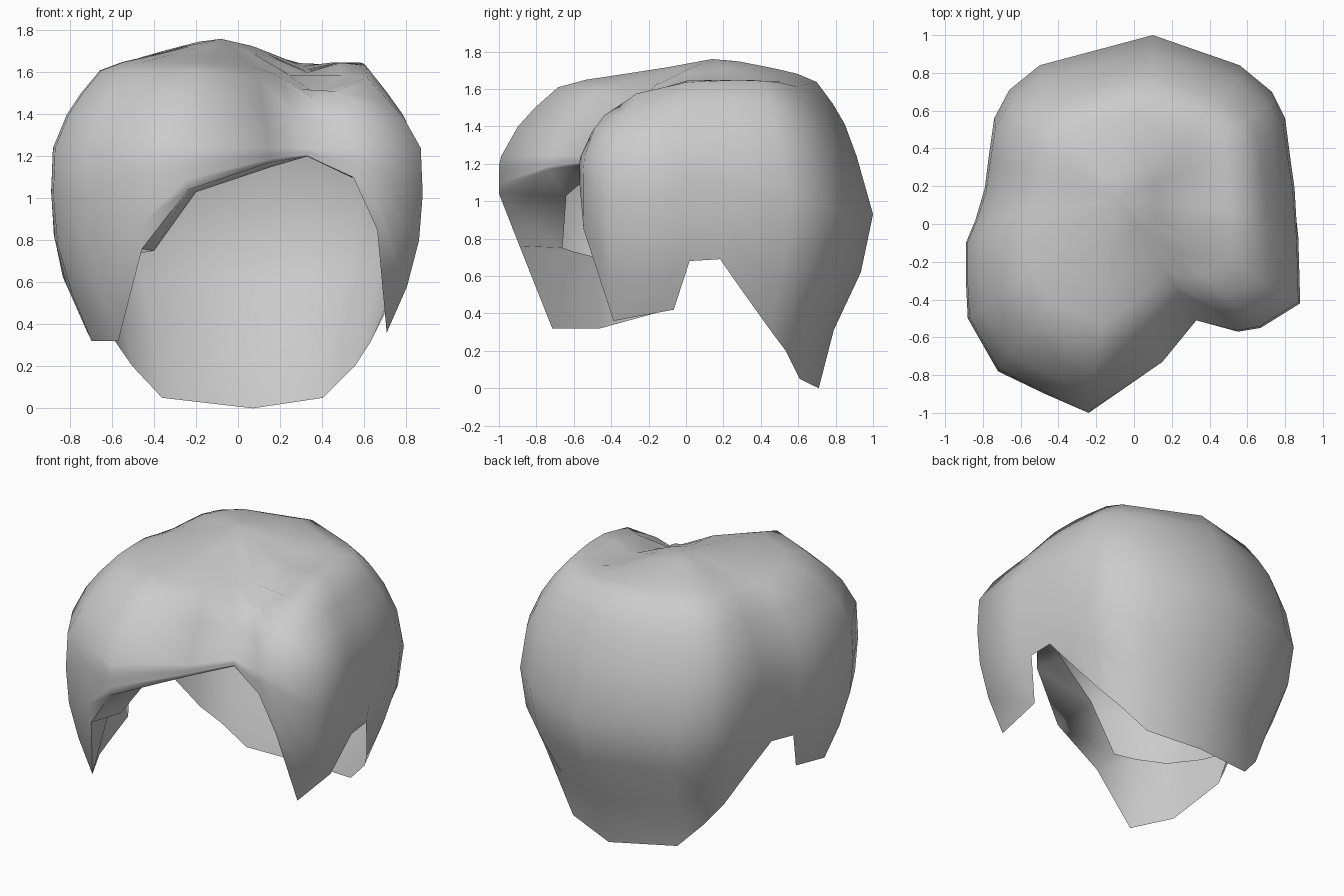
import bpy, bmesh, math

cube = bpy.data.objects.get("Cube")
if cube:
    bpy.data.objects.remove(cube)

# Plan outline of the hair, going round from the nape: x, y, hem height
back_to_left = [(.1, 1, 0), (.56, .84, .05), (.73, .7, .2), (.8, .56, .32),
                (.83, .33, .53), (.85, .19, .69), (.86, .02, .68)]
left_lock = [(.87, -.07, .42), (.88, -.42, .36), (.67, -.55, .85), (.55, -.57, 1.1)]
fringe = [(.33, -.51, 1.2), (.15, -.73, 1.17), (-.24, -1, 1.04),
          (-.47, -.9, .76), (-.72, -.78, .32)]
right_lock = [(-.88, -.5, .32), (-.89, -.3, .37), (-.89, -.1, .42)]
right_to_back = [(-.84, .02, .68), (-.79, .19, .69), (-.77, .35, .53),
                 (-.74, .56, .32), (-.66, .71, .2), (-.5, .84, .05)]
outline = back_to_left + left_lock + fringe + right_lock + right_to_back

# Inner edge of the lining behind the fringe and the right lock
lining = [(.54, -.46, 1.1), (.33, -.38, 1.2), (.16, -.5, 1.15), (-.2, -.64, 1.03),
          (-.4, -.66, .75), (-.52, -.6, .73), (-.66, -.48, .7),
          (-.77, -.28, .68), (-.82, -.08, .66)]

# Side profile: height and how far out it reaches
PROFILE = [(0, .71), (.35, .8), (.65, .95), (.9, 1), (1.22, 1)]
CROWN_RINGS = [(1.24, .99), (1.4, .91), (1.5, .83), (1.61, .72), (1.65, .59),
               (1.68, .42), (1.72, .2)]


def reach(z):
    for (z0, f0), (z1, f1) in zip(PROFILE, PROFILE[1:]):
        if z <= z1:
            return f0 + (f1 - f0) * (z - z0) / (z1 - z0)
    return 1


def clamp(value):
    return max(0, min(1, value))


def parting(x, y, f):
    """Groove over the crown, with a ridge on its left that drops to the front."""
    width = .24 if x < .33 else .14
    groove = .085 * math.exp(-((x - .33) / width) ** 2)
    ridge = .03 * math.exp(-((x - .57) / .12) ** 2)
    drop = .8 * (1 - f) * max(0, -y) * clamp((x - .2) / .2)
    return clamp((.75 - y) / .5) * (ridge - groove) - drop


bm = bmesh.new()
columns = []
for x, y, hem in outline:
    column = []
    # Hanging part, from the hem to the shoulder; the front hangs straighter
    shoulder = CROWN_RINGS[0][0]
    taper = 1 if y > 0 else .4
    for i in range(4):
        z = hem + (shoulder - hem) * i / 4
        f = reach(z)
        column.append(bm.verts.new((x * f, y * (1 - (1 - f) * taper), z)))
    # Crown part, closing in on the top; the back slopes in more
    slope = .92 if y > 0 else 1
    for z, f in CROWN_RINGS:
        px = x * f - .06 * (1 - f)
        py = y * f * slope + .13 * (1 - f)
        lift = .15 * max(0, py) * (1 - f)
        dip = parting(px, py, f) if f < .95 else 0
        column.append(bm.verts.new((px, py, z + lift + dip)))
    columns.append(column)

top = bm.verts.new((-.08, .14, 1.76))
count = len(columns)
for i, a in enumerate(columns):
    b = columns[(i + 1) % count]
    for j in range(len(a) - 1):
        bm.faces.new((a[j], b[j], b[j + 1], a[j + 1]))
    bm.faces.new((a[-1], b[-1], top))

# Lining folded back from the hem
first = len(back_to_left + left_lock) - 1
fold = [(column[0], bm.verts.new(p)) for column, p in zip(columns[first:], lining)]
for (a, a_in), (b, b_in) in zip(fold, fold[1:]):
    bm.faces.new((a, a_in, b_in, b))

bmesh.ops.recalc_face_normals(bm, faces=bm.faces)
mesh = bpy.data.meshes.new("hair")
bm.to_mesh(mesh)
bm.free()
hair = bpy.data.objects.new("hair", mesh)
bpy.context.collection.objects.link(hair)

# Plain grey
grey = bpy.data.materials.new("light_grey")
grey.use_nodes = True
grey.diffuse_color = (.6, .6, .6, 1)
grey.node_tree.nodes["Principled BSDF"].inputs["Base Color"].default_value = (.6, .6, .6, 1)
mesh.materials.append(grey)

bpy.context.view_layer.objects.active = hair
hair.select_set(True)
bpy.ops.object.shade_smooth_by_angle(angle=math.radians(80))
